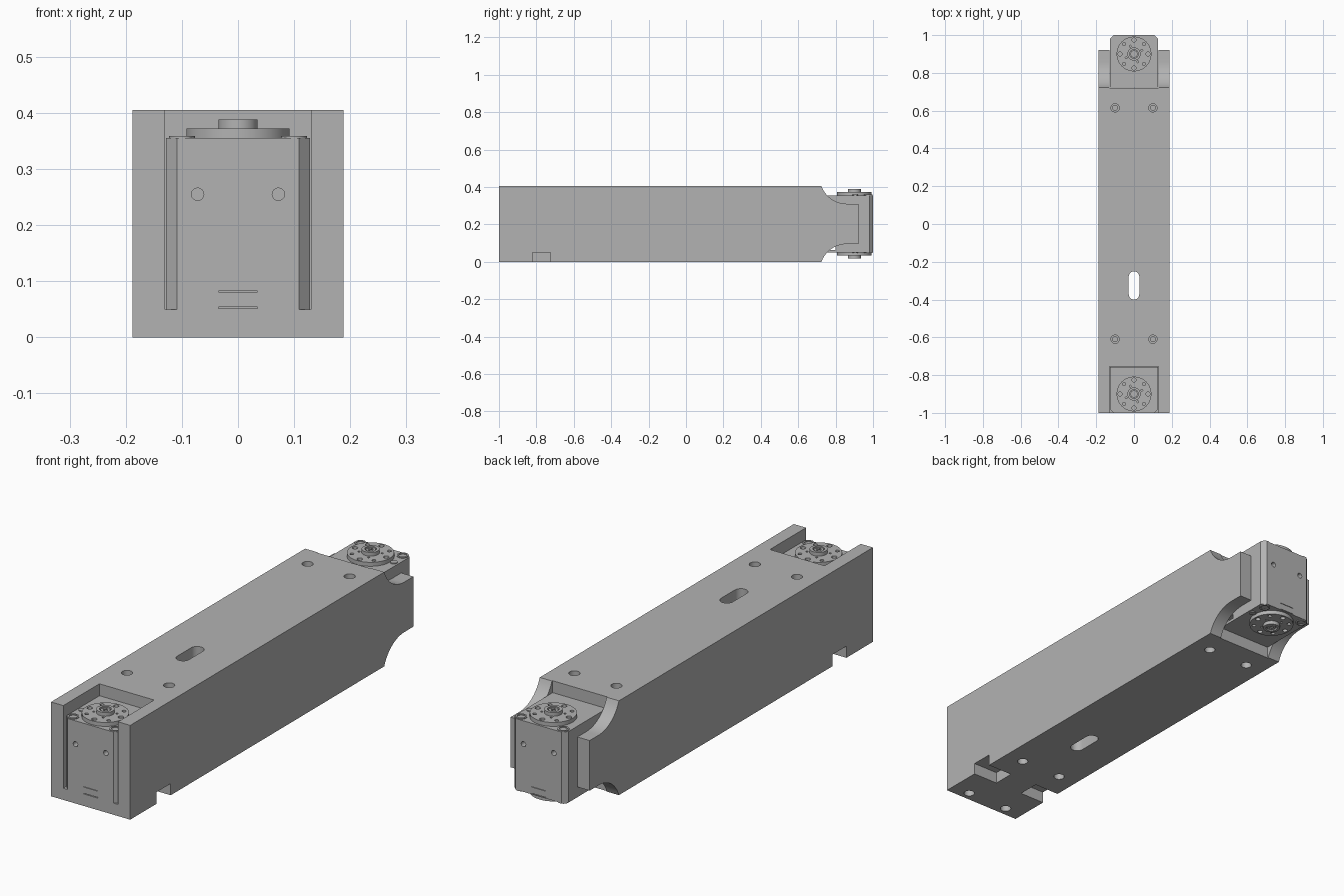
import bpy, bmesh, math
from mathutils import Matrix, Vector

cube = bpy.data.objects.get("Cube")
if cube:
    bpy.data.objects.remove(cube, do_unlink=True)

grey = bpy.data.materials.new("plain grey")
grey.use_nodes = True
grey.diffuse_color = (0.45, 0.45, 0.45, 1)
grey.node_tree.nodes["Principled BSDF"].inputs["Base Color"].default_value = (0.45, 0.45, 0.45, 1)

H = 0.405      # body height
MID = H / 2


def make(name, bm):
    bmesh.ops.recalc_face_normals(bm, faces=bm.faces)
    me = bpy.data.meshes.new(name)
    bm.to_mesh(me)
    bm.free()
    me.materials.append(grey)
    ob = bpy.data.objects.new(name, me)
    bpy.context.collection.objects.link(ob)
    return ob


def box(bm, lo, hi):
    lo, hi = Vector(lo), Vector(hi)
    size = [abs(v) for v in hi - lo]
    bmesh.ops.create_cube(bm, size=1, matrix=Matrix.Translation((lo + hi) / 2) @ Matrix.Diagonal((*size, 1)))


def cyl(bm, x, y, z0, z1, r, n=32):
    bmesh.ops.create_cone(bm, cap_ends=True, segments=n, radius1=r, radius2=r, depth=abs(z1 - z0),
                          matrix=Matrix.Translation((x, y, (z0 + z1) / 2)))


def prism(bm, pts, offset):
    face = bm.faces.new([bm.verts.new(p) for p in pts])
    ext = bmesh.ops.extrude_face_region(bm, geom=[face])
    moved = [g for g in ext["geom"] if isinstance(g, bmesh.types.BMVert)]
    bmesh.ops.translate(bm, verts=moved, vec=offset)


def cut(ob, bm):
    cutter = make("cutter", bm)
    cutter.hide_render = True
    mod = ob.modifiers.new("cut", "BOOLEAN")
    mod.operation, mod.solver, mod.object = "DIFFERENCE", "EXACT", cutter
    bpy.context.view_layer.objects.active = ob
    bpy.ops.object.modifier_apply(modifier=mod.name)
    bpy.data.objects.remove(cutter, do_unlink=True)


def smooth(ob):
    bpy.ops.object.select_all(action="DESELECT")
    ob.select_set(True)
    bpy.context.view_layer.objects.active = ob
    bpy.ops.object.shade_smooth_by_angle(angle=math.radians(30))


# Beam body: side profile with concave scoops at the back end
R, CY, CZ = 0.145, 0.86, 0.455
a0 = math.acos((CZ - H) / R)
scoop = [(CY - R * math.sin(a0 * (1 - i / 12)), CZ - R * math.cos(a0 * (1 - i / 12))) for i in range(13)]
upper = [(-1, H)] + scoop + [(0.922, CZ - R)]
profile = upper + [(y, H - z) for y, z in reversed(upper)]
bm = bmesh.new()
prism(bm, [(-0.188, y, z) for y, z in profile], (0.376, 0, 0))
body = make("beam_body", bm)

# Motor pockets at both ends and notches under the front
bm = bmesh.new()
box(bm, (-0.13, -1.1, 0.05), (0.13, -0.755, 0.6))
box(bm, (-0.13, 0.72, -0.1), (0.13, 1.1, 0.6))
for s in (-1, 1):
    box(bm, (s * 0.068, -0.82, -0.1), (s * 0.3, -0.725, 0.05))
cut(body, bm)

# Long through slot
bm = bmesh.new()
slot = []
for yc, start in ((-0.278, 0), (-0.372, math.pi)):
    for i in range(13):
        a = start + math.pi * i / 12
        slot.append((0.028 * math.cos(a), yc + 0.028 * math.sin(a), -0.1))
prism(bm, slot, (0, 0, 0.7))
cut(body, bm)

# Counterbored mounting holes, top and bottom
for r, depth in ((0.022, 0.035), (0.013, 0.08)):
    bm = bmesh.new()
    for x in (-0.1, 0.1):
        for y in (-0.61, 0.615):
            cyl(bm, x, y, H - depth, H + 0.1, r)
            cyl(bm, x, y, -0.1, depth, r)
        if r > 0.02:
            cyl(bm, x, -0.96, -0.1, 0.045, r)
    cut(body, bm)
smooth(body)


def motor(label, s, sides):
    """Servo block; s = 1 faces the back, s = -1 is turned round to the front."""
    top = 0.355
    half, ch = 0.128, 0.019
    inner = 0.722 if s > 0 else 0.757

    # Case with chamfered outer corners
    bm = bmesh.new()
    outline = [(-half, inner), (half, inner), (half, 1 - ch), (half - ch, 1), (ch - half, 1), (-half, 1 - ch)]
    prism(bm, [(s * x, s * y, H - top) for x, y in outline], (0, 0, 2 * top - H))
    case = make(label + "_motor_case", bm)

    # End-face screw holes and cooling slits, corner bolt holes
    bm = bmesh.new()
    for x in (-0.072, 0.072):
        bmesh.ops.create_cone(bm, cap_ends=True, segments=24, radius1=0.011, radius2=0.011, depth=0.06,
                              matrix=Matrix.Translation((x, s, 0.255)) @ Matrix.Rotation(math.pi / 2, 4, "X"))
    box(bm, (-0.035, s * 0.99, 0.081), (0.035, s * 1.1, 0.083))
    box(bm, (-0.035, s * 0.99, 0.0515), (0.035, s * 1.1, 0.0545))
    if s > 0:
        box(bm, (-0.2, 0.75, 0.062), (0.2, 0.8, 0.082))
    cut(case, bm)
    smooth(case)

    for side in sides:
        tag = label + ("_upper" if side > 0 else "_lower")

        def level(h):
            return MID + side * (top - MID + h)

        # Corner bolt sleeves with sockets, plus one small side screw
        bm = bmesh.new()
        for x in (-0.1, 0.1):
            cyl(bm, s * x, s * 0.975, level(-0.03), level(0.004), 0.023)
        cyl(bm, s * 0.107, s * 0.905, level(-0.01), level(0.004), 0.014)
        bolts = make(tag + "_corner_bolts", bm)
        bm = bmesh.new()
        for x in (-0.1, 0.1):
            cyl(bm, s * x, s * 0.975, level(-0.012), level(0.05), 0.016)
        cut(bolts, bm)
        smooth(bolts)

        # Round output horn with a ring of holes
        yc = s * 0.9
        bm = bmesh.new()
        cyl(bm, 0, yc, level(-0.005), level(0.017), 0.092, 64)
        horn = make(tag + "_horn", bm)
        bm = bmesh.new()
        for i in range(8):
            a = i * math.pi / 4
            cyl(bm, 0.074 * math.cos(a), yc + 0.074 * math.sin(a), level(0.002), level(0.05),
                0.008 if i % 2 else 0.011, 20)
        for i in range(4):
            a = math.pi / 4 + i * math.pi / 2 - 0.35
            cyl(bm, 0.046 * math.cos(a), yc + 0.046 * math.sin(a), level(0.002), level(0.05), 0.005, 12)
        cut(horn, bm)
        smooth(horn)

        # Raised hub with a cross-recessed centre screw
        bm = bmesh.new()
        cyl(bm, 0, yc, level(0.01), level(0.033), 0.035, 40)
        hub = make(tag + "_hub", bm)
        bm = bmesh.new()
        cyl(bm, 0, yc, level(0.022), level(0.06), 0.023)
        cut(hub, bm)
        smooth(hub)
        bm = bmesh.new()
        cyl(bm, 0, yc, level(0.015), level(0.03), 0.019)
        screw = make(tag + "_centre_screw", bm)
        for w, d in ((0.013, 0.003), (0.003, 0.013)):
            bm = bmesh.new()
            box(bm, (-w, yc - d, level(0.024)), (w, yc + d, level(0.05)))
            cut(screw, bm)
        smooth(screw)


motor("front", -1, (1,))
motor("back", 1, (1, -1))
